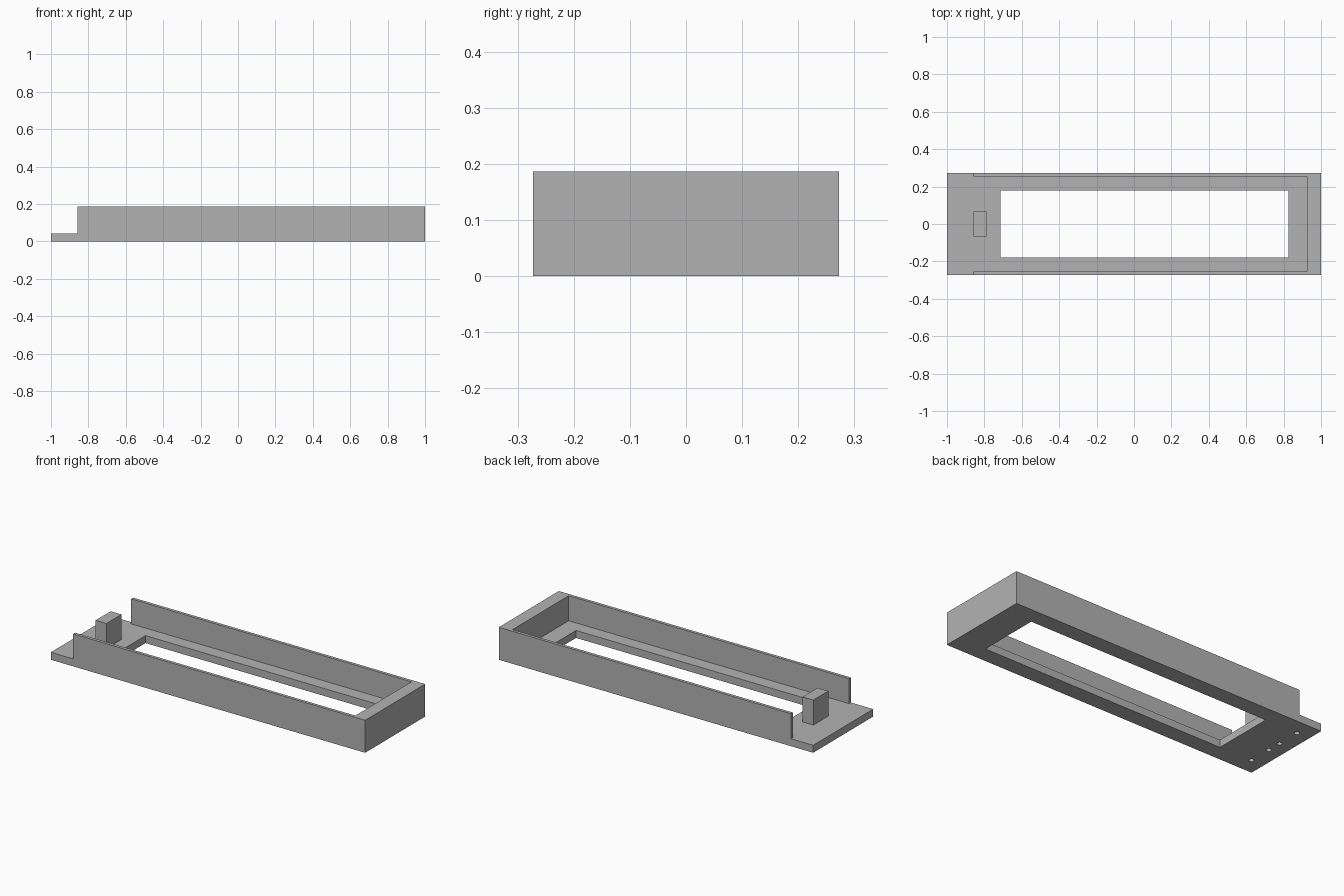
import bpy
import bmesh

if "Cube" in bpy.data.objects:
    bpy.data.objects.remove(bpy.data.objects["Cube"], do_unlink=True)

HALF_Y = 0.2725
FLOOR = 0.043
TOP = 0.187
STEP_X = -0.858

grey = bpy.data.materials.new("plain grey")
grey.use_nodes = True
grey.diffuse_color = (0.45, 0.45, 0.45, 1)
grey.node_tree.nodes["Principled BSDF"].inputs["Base Color"].default_value = grey.diffuse_color


def prism(name, outline, z0, z1):
    """Extrude a counter-clockwise plan outline from z0 up to z1."""
    bm = bmesh.new()
    face = bm.faces.new([bm.verts.new((x, y, z0)) for x, y in outline])
    grown = bmesh.ops.extrude_face_region(bm, geom=[face])["geom"]
    for v in grown:
        if isinstance(v, bmesh.types.BMVert):
            v.co.z = z1
    bmesh.ops.recalc_face_normals(bm, faces=bm.faces)
    mesh = bpy.data.meshes.new(name)
    bm.to_mesh(mesh)
    bm.free()
    mesh.materials.append(grey)
    obj = bpy.data.objects.new(name, mesh)
    bpy.context.collection.objects.link(obj)
    return obj


def rect(x0, x1, half_y):
    return [(x0, -half_y), (x1, -half_y), (x1, half_y), (x0, half_y)]


def cut(target, cutter):
    cutter.hide_render = True
    mod = target.modifiers.new("cut", "BOOLEAN")
    mod.operation = "DIFFERENCE"
    mod.solver = "EXACT"
    mod.object = cutter
    bpy.context.view_layer.objects.active = target
    bpy.ops.object.modifier_apply(modifier=mod.name)
    bpy.data.objects.remove(cutter, do_unlink=True)


# Base plate with a long rectangular opening
base = prism("base_plate", rect(-1, 1, HALF_Y), 0, FLOOR)
cut(base, prism("opening_cutter", rect(-0.714, 0.825, 0.179), -0.1, 0.1))

# Row of blind screw holes underneath the low end
for y in (-0.178, -0.042, 0.042, 0.178):
    bpy.ops.mesh.primitive_cylinder_add(vertices=24, radius=0.014, depth=0.06,
                                        location=(-0.92, y, 0))
    cut(base, bpy.context.object)

# Thin side walls joined by a thick end wall
INNER_Y = 0.255
INNER_X = 0.925
prism("surrounding_wall", [
    (STEP_X, -HALF_Y), (1, -HALF_Y), (1, HALF_Y), (STEP_X, HALF_Y),
    (STEP_X, INNER_Y), (INNER_X, INNER_Y), (INNER_X, -INNER_Y), (STEP_X, -INNER_Y),
], FLOOR, TOP)

# Block standing at the open end
prism("end_post", rect(STEP_X, -0.789, 0.068), FLOOR, TOP)
